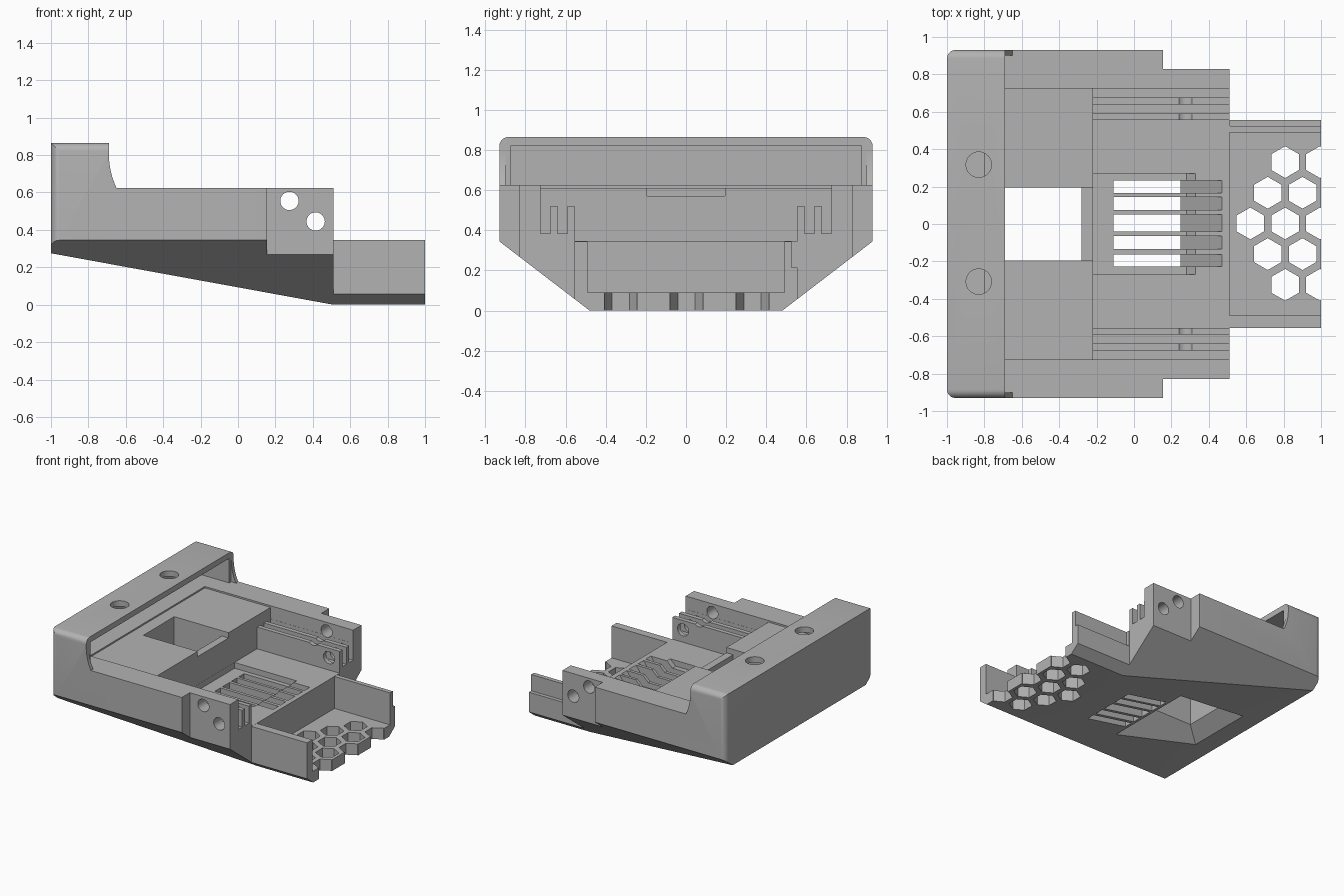
import bpy, bmesh, math
from mathutils import Vector

cube = bpy.data.objects.get("Cube")
if cube:
    bpy.data.objects.remove(cube, do_unlink=True)

grey = bpy.data.materials.new("matte_grey")
grey.use_nodes = True
colour = (0.45, 0.45, 0.45, 1)
grey.diffuse_color = colour
grey.node_tree.nodes["Principled BSDF"].inputs["Base Color"].default_value = colour


def place(axis, a, b, depth):
    return {"x": Vector((depth, a, b)), "y": Vector((a, depth, b)), "z": Vector((a, b, depth))}[axis]


def prism_mesh(points, axis, lo, hi):
    """Outline extruded along an axis."""
    bm = bmesh.new()
    low = [bm.verts.new(place(axis, a, b, lo)) for a, b in points]
    high = [bm.verts.new(place(axis, a, b, hi)) for a, b in points]
    bm.faces.new(low)
    bm.faces.new(high)
    n = len(points)
    for i in range(n):
        j = (i + 1) % n
        bm.faces.new((low[i], low[j], high[j], high[i]))
    bmesh.ops.recalc_face_normals(bm, faces=bm.faces)
    return bm


def make_object(name, bm):
    mesh = bpy.data.meshes.new(name)
    bm.to_mesh(mesh)
    bm.free()
    obj = bpy.data.objects.new(name, mesh)
    bpy.context.collection.objects.link(obj)
    return obj


def cut(bm):
    """Subtract a closed shape from the body and discard the cutter."""
    cutter = make_object("cutter", bm)
    cutter.hide_render = True
    mod = body.modifiers.new("cut", "BOOLEAN")
    mod.operation, mod.solver, mod.object = "DIFFERENCE", "EXACT", cutter
    graph = bpy.context.evaluated_depsgraph_get()
    result = bpy.data.meshes.new_from_object(body.evaluated_get(graph))
    body.modifiers.clear()
    body.data = result
    bpy.data.objects.remove(cutter, do_unlink=True)


def cut_prism(points, axis, lo, hi):
    cut(prism_mesh(points, axis, lo, hi))


def cut_box(x0, x1, y0, y1, z0, z1):
    cut_prism([(x0, y0), (x1, y0), (x1, y1), (x0, y1)], "z", z0, z1)


def ring(cx, cy, r, sides, turn=0.0):
    return [(cx + r * math.cos(turn + math.tau * i / sides),
             cy + r * math.sin(turn + math.tau * i / sides)) for i in range(sides)]


# Body: side profile with raised rear block and sloping underside
DECK, TOP, HALF = 0.625, 0.865, 0.93
curve = [(-0.69 + 0.04 * (i / 8) ** 2, 0.8 - 0.175 * i / 8) for i in range(8, -1, -1)]
profile = [(-1, 0.275), (0.51, 0), (1, 0), (1, 0.345), (0.51, 0.345), (0.51, DECK)]
profile += curve + [(-0.69, TOP), (-1, TOP)]
bm = prism_mesh(profile, "y", -HALF, HALF)


def rounded(edge):
    a, b = (v.co for v in edge.verts)
    upright = a.x < -0.99 and b.x < -0.99
    along_top = a.z > TOP - 0.01 and b.z > TOP - 0.01
    return a.y * b.y > 0 and (upright or along_top)


bmesh.ops.bevel(bm, geom=[e for e in bm.edges if rounded(e)], offset=0.045,
                segments=6, profile=0.5, affect="EDGES")
body = make_object("bracket_body", bm)

for side in (-1, 1):
    def span(a, b):
        return sorted((side * a, side * b))

    # Lower corner chamfers and stepped-in sides
    cut_prism([(side * 0.3, -0.138), (side * 1.1, 0.475), (side * 1.1, -0.138)], "x", -1.1, 1.1)
    cut_box(0.155, 1.1, *span(0.83, 1.1), -0.1, 1)
    cut_box(0.51, 1.1, *span(0.555, 1.1), -0.1, 1)

# Recess in the rear block, leaving thin curved cheeks
cut_box(-0.69, -0.64, -0.9, 0.9, 0.624, 1)
cut_box(-0.95, -0.68, -0.875, 0.875, 0.624, 0.82)

# Shallow deck pocket, then main bay
cut_box(-0.8, -0.21, -0.725, 0.725, 0.612, 0.7)
cut_box(-0.22, 0.6, -0.725, 0.725, 0.52, 1)
cut_box(-0.22, 0.6, -0.555, 0.555, 0.346, 0.6)

# Guide rail grooves
for side in (-1, 1):
    for inner, outer in ((0.59, 0.64), (0.675, 0.724)):
        y0, y1 = sorted((side * inner, side * outer))
        cut_box(-0.22, 0.6, y0, y1, 0.385, 0.56)

# Deck window flaring out on the underside
cut_box(-0.7, -0.28, -0.195, 0.195, 0.3, 0.7)
cut_box(-0.3, -0.2, -0.195, 0.195, 0.57, 0.7)
flare = bmesh.new()
for x0, x1, y, z in ((-0.7, -0.28, 0.195, 0.335), (-1.1, -0.06, 0.46, 0.0)):
    for x in (x0, x1):
        for s in (-1, 1):
            flare.verts.new((x, s * y, z))
bmesh.ops.convex_hull(flare, input=flare.verts)
bmesh.ops.recalc_face_normals(flare, faces=flare.faces)
cut(flare)

# Vent pocket and slots with a slanted front end
cut_prism([(-0.219, 0.3), (0.28, 0.3), (0.335, 0.352), (-0.219, 0.352)], "y", -0.27, 0.27)
for centre, width in ((0.2, 0.066), (0.11, 0.07), (0.005, 0.09), (-0.1, 0.07), (-0.195, 0.066)):
    cut_prism([(-0.11, -0.1), (0.14, -0.1), (0.51, 0.4), (-0.11, 0.4)], "y",
              centre - width / 2, centre + width / 2)

# Tray interior and outer ledge on one wall
cut_box(0.51, 1.1, -0.49, 0.49, 0.09, 0.5)
cut_box(0.512, 1.1, 0.525, 0.7, 0.215, 0.5)

# Honeycomb floor
for row in range(-2, 3):
    columns = (0.715, 0.901) if row % 2 else ((0.622, 0.808, 0.994) if row == 0 else (0.808, 0.994))
    for x in columns:
        cut_prism(ring(x, 0.003 + row * 0.164, 0.085, 6, math.pi / 6), "z", -0.1, 0.2)

# Cross holes through the side walls
for x, z in ((0.275, 0.555), (0.415, 0.445)):
    cut_prism(ring(x, z, 0.049, 32), "y", -1.1, 1.1)

# Screw holes in the rear block
for y in (-0.308, 0.317):
    cut_prism(ring(-0.83, y, 0.068, 32), "z", 0.75, 1)

# Finish
body.data.materials.clear()
body.data.materials.append(grey)
for poly in body.data.polygons:
    poly.material_index = 0
bpy.context.view_layer.objects.active = body
body.select_set(True)
bpy.ops.object.shade_smooth_by_angle(angle=math.radians(30))
